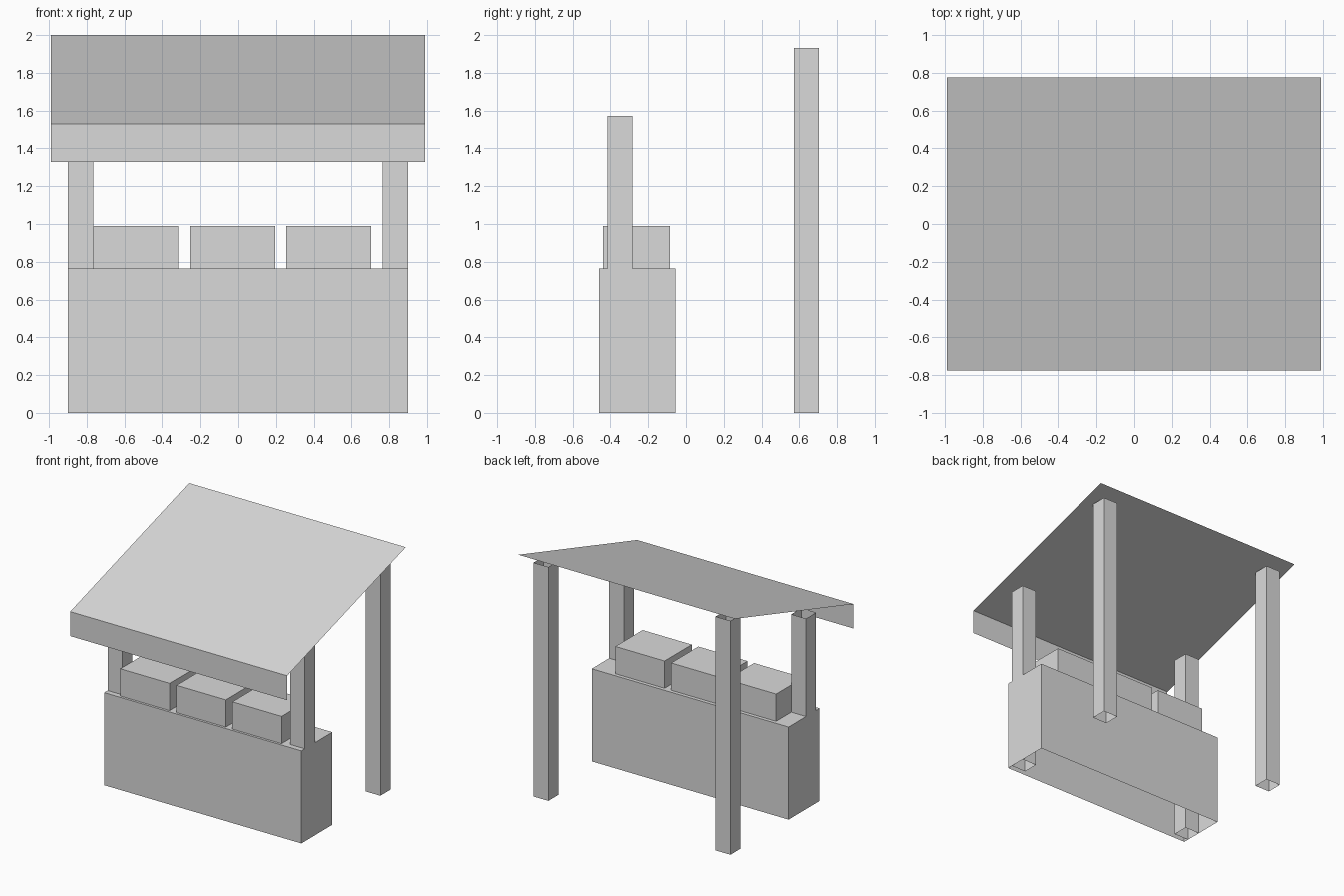
import bpy
import bmesh

if "Cube" in bpy.data.objects:
    bpy.data.objects.remove(bpy.data.objects["Cube"])

grey = bpy.data.materials.new("plain grey")
grey.diffuse_color = (0.7, 0.7, 0.7, 1.0)
grey.use_nodes = True
grey.node_tree.nodes["Principled BSDF"].inputs["Base Color"].default_value = grey.diffuse_color


def finish(name, bm):
    mesh = bpy.data.meshes.new(name)
    bm.to_mesh(mesh)
    bm.free()
    mesh.materials.append(grey)
    obj = bpy.data.objects.new(name, mesh)
    bpy.context.collection.objects.link(obj)
    return obj


def box(name, x, y, z, open_top=False, open_bottom=False):
    """Box from (min, max) ranges, optionally without its end caps."""
    bm = bmesh.new()
    bmesh.ops.create_cube(bm, size=1.0)
    bm.normal_update()
    caps = [f for f in bm.faces
            if (open_top and f.normal.z > 0.5) or (open_bottom and f.normal.z < -0.5)]
    bmesh.ops.delete(bm, geom=caps, context='FACES_ONLY')
    for v in bm.verts:
        for i, (lo, hi) in enumerate((x, y, z)):
            v.co[i] = hi if v.co[i] > 0 else lo
    return finish(name, bm)


def sheet(name, half_width, lower, upper):
    """Thin rectangle across x between two (y, z) edges."""
    bm = bmesh.new()
    corners = [(-half_width, *lower), (half_width, *lower),
               (half_width, *upper), (-half_width, *upper)]
    bm.faces.new([bm.verts.new(c) for c in corners])
    return finish(name, bm)


# Counter, hollow and open underneath
box("counter", (-0.9, 0.9), (-0.46, -0.055), (0, 0.765), open_bottom=True)

# Three crates standing on the counter
for i in range(3):
    cx = -0.54 + 0.51 * i
    box(f"crate_{i + 1}", (cx - 0.225, cx + 0.225), (-0.44, -0.085), (0.765, 0.99),
        open_bottom=True)

# Four hollow posts, the back pair taller
for side, x in (("left", (-0.9, -0.765)), ("right", (0.765, 0.9))):
    box(f"front_post_{side}", x, (-0.415, -0.283), (0, 1.573), True, True)
    box(f"back_post_{side}", x, (0.572, 0.705), (0, 1.932), True, True)

# Sloping roof sheet and the hanging front valance
sheet("roof", 0.99, (-0.775, 1.53), (0.775, 2.0))
sheet("valance", 0.99, (-0.775, 1.328), (-0.775, 1.53))
